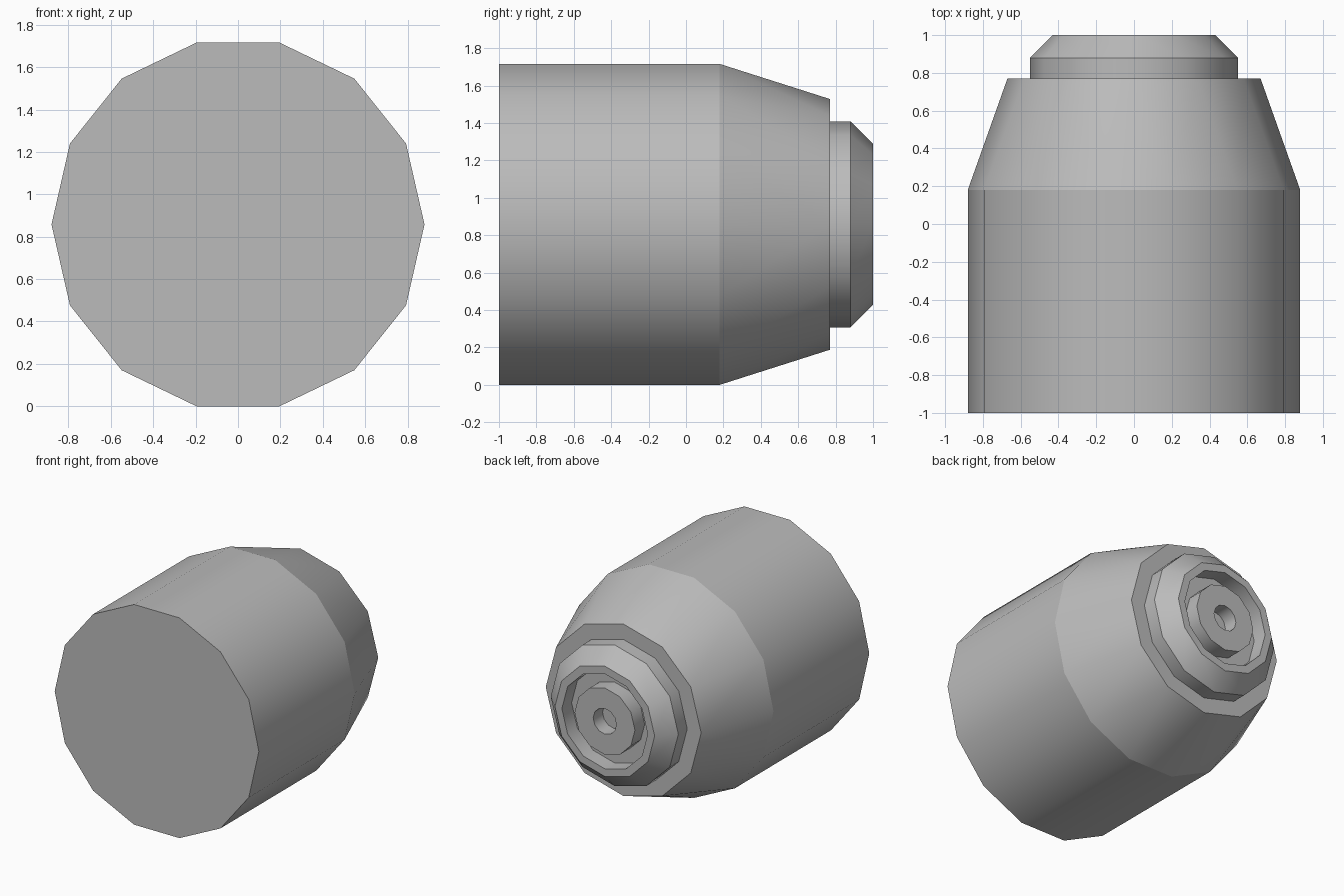
import bpy
import bmesh
from math import cos, sin, pi, radians

cube = bpy.data.objects.get("Cube")
if cube:
    bpy.data.objects.remove(cube, do_unlink=True)

BODY_R = 0.88
AXIS_Z = BODY_R * cos(pi / 14)

grey = bpy.data.materials.new("plain grey")
grey.use_nodes = True
grey.diffuse_color = (0.5, 0.5, 0.5, 1)
grey.node_tree.nodes["Principled BSDF"].inputs["Base Color"].default_value = (0.5, 0.5, 0.5, 1)


def ring(bm, radius, y, sides):
    """Polygon ring around the long axis."""
    return [bm.verts.new((radius * cos(2 * pi * i / sides), y,
                          AXIS_Z + radius * sin(2 * pi * i / sides)))
            for i in range(sides)]


def bridge(bm, a, b):
    for i in range(len(a)):
        j = (i + 1) % len(a)
        bm.faces.new((a[i], a[j], b[j], b[i]))


def finish(bm, name, angle):
    bmesh.ops.recalc_face_normals(bm, faces=bm.faces[:])
    mesh = bpy.data.meshes.new(name)
    bm.to_mesh(mesh)
    bm.free()
    mesh.materials.append(grey)
    obj = bpy.data.objects.new(name, mesh)
    bpy.context.collection.objects.link(obj)
    bpy.ops.object.select_all(action='DESELECT')
    obj.select_set(True)
    bpy.context.view_layer.objects.active = obj
    bpy.ops.object.shade_smooth_by_angle(angle=radians(angle), keep_sharp_edges=True)


def turned(name, profile, sides=12, closed=False):
    """Lathed part from (radius, y) points; open profiles get end faces."""
    bm = bmesh.new()
    rings = [ring(bm, r, y, sides) for r, y in profile]
    for a, b in zip(rings, rings[1:]):
        bridge(bm, a, b)
    if closed:
        bridge(bm, rings[-1], rings[0])
    else:
        bm.faces.new(rings[0])
        bm.faces.new(rings[-1])
    finish(bm, name, 31)


# Body: fourteen-sided barrel whose shoulder tapers to a twelve-sided neck
bm = bmesh.new()
shoulder = ring(bm, BODY_R, 0.18, 14)
neck = ring(bm, 0.67, 0.77, 12)
bmesh.ops.convex_hull(bm, input=shoulder + neck)
flat = [f for f in bm.faces if abs(f.normal.y) > 0.99]
bmesh.ops.delete(bm, geom=flat, context='FACES_ONLY')
inner = [e for e in bm.edges if not e.link_faces]
bmesh.ops.delete(bm, geom=inner, context='EDGES')
front = ring(bm, BODY_R, -1, 14)
bridge(bm, front, shoulder)
bm.faces.new(front)
bm.faces.new(neck)
for e in bm.edges:
    if all(abs(v.co.y - 0.18) < 0.001 for v in e.verts):
        e.smooth = False
finish(bm, "barrel_body", 31)

# Collar: stepped, chamfered rim around a recess
turned("nozzle_collar", [(0.55, 0.77), (0.55, 0.88), (0.43, 1), (0.37, 1), (0.37, 0.77)],
       closed=True)

# Recess floor and the core with its blind centre hole
turned("recess_floor", [(0.37, 0.77), (0.37, 0.88)])
turned("nozzle_core", [(0.26, 0.88), (0.26, 1), (0.1, 1), (0.1, 0.885)])
